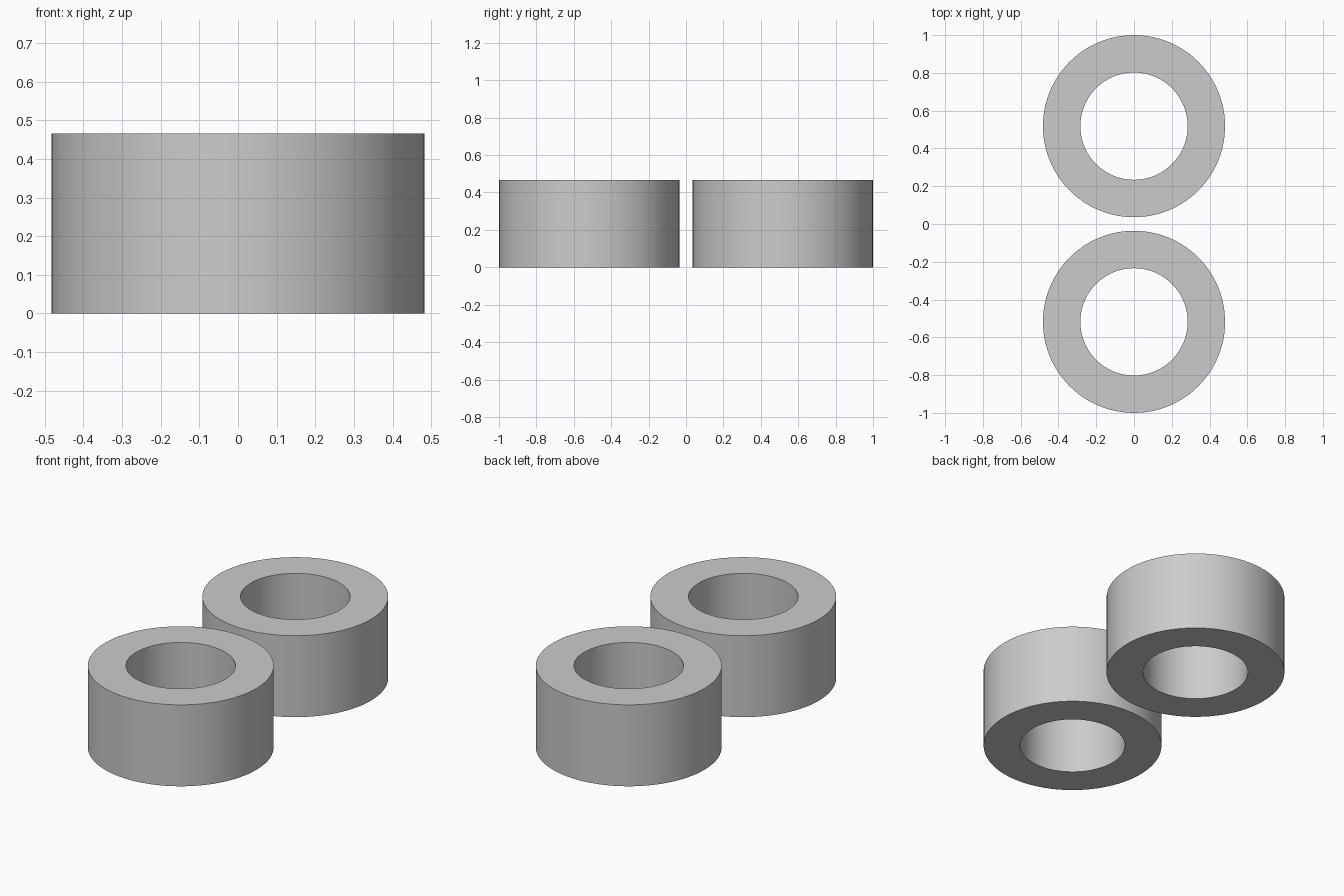
import bpy, bmesh, math

if "Cube" in bpy.data.objects:
    bpy.data.objects.remove(bpy.data.objects["Cube"])

OUTER, INNER, HEIGHT, OFFSET, SIDES = 0.482, 0.284, 0.466, 0.518, 96

grey = bpy.data.materials.new("light_grey")
grey.diffuse_color = (0.6, 0.6, 0.6, 1)
grey.use_nodes = True
grey.node_tree.nodes["Principled BSDF"].inputs["Base Color"].default_value = grey.diffuse_color


def ring(name, y):
    """Square-section tube standing on the ground, spun from its profile."""
    bm = bmesh.new()
    profile = [(INNER, 0), (OUTER, 0), (OUTER, HEIGHT), (INNER, HEIGHT)]
    verts = [bm.verts.new((r, 0, z)) for r, z in profile]
    edges = [bm.edges.new((verts[i], verts[(i + 1) % 4])) for i in range(4)]
    bmesh.ops.spin(bm, geom=verts + edges, cent=(0, 0, 0), axis=(0, 0, 1),
                   angle=math.tau, steps=SIDES)
    bmesh.ops.remove_doubles(bm, verts=bm.verts, dist=1e-4)
    bmesh.ops.recalc_face_normals(bm, faces=bm.faces)
    mesh = bpy.data.meshes.new(name)
    bm.to_mesh(mesh)
    bm.free()
    mesh.materials.append(grey)
    obj = bpy.data.objects.new(name, mesh)
    obj.location.y = y
    bpy.context.collection.objects.link(obj)
    # Round walls smooth, rims sharp
    bpy.ops.object.select_all(action='DESELECT')
    obj.select_set(True)
    bpy.context.view_layer.objects.active = obj
    bpy.ops.object.shade_smooth_by_angle(angle=math.radians(30))


# Two matching rings, one behind the other
ring("front_ring", -OFFSET)
ring("back_ring", OFFSET)
